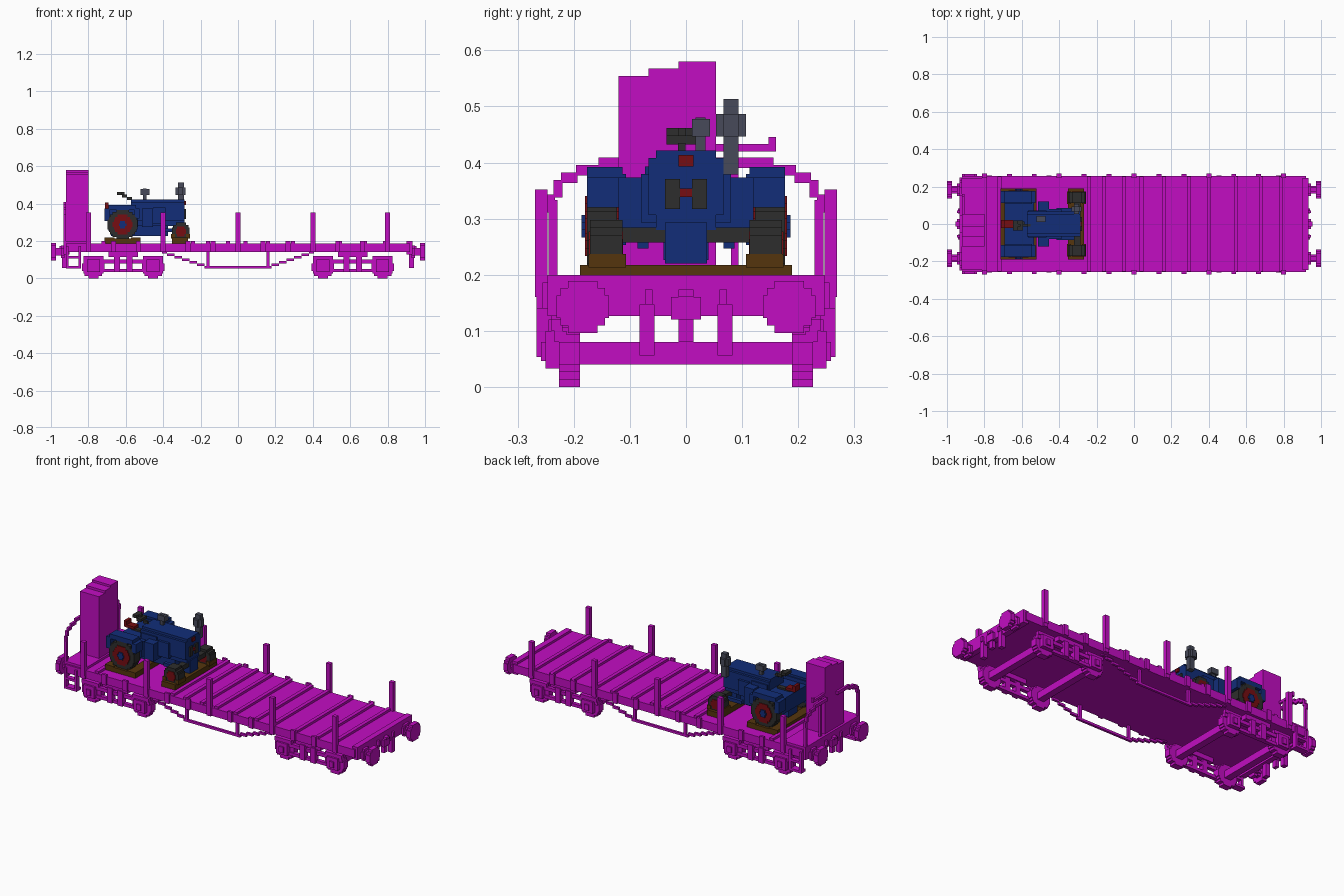
import bpy, bmesh, math
from mathutils import Matrix, Vector

if "Cube" in bpy.data.objects:
    bpy.data.objects.remove(bpy.data.objects["Cube"])

V = 2 / 150  # one block of the grid; all sizes below are in blocks


def material(name, r, g, b):
    m = bpy.data.materials.new(name)
    m.use_nodes = True
    m.diffuse_color = (r, g, b, 1)
    m.node_tree.nodes["Principled BSDF"].inputs["Base Color"].default_value = (r, g, b, 1)
    return m


magenta = material("magenta", .54, .004, .54)
blue = material("dark blue", .006, .027, .19)
rubber = material("rubber black", .027, .027, .026)
steel = material("steel grey", .063, .068, .1)
red = material("dark red", .18, .004, .006)
wood = material("brown wood", .09, .036, .004)


def blocks(name, mat, cuboids):
    """One object from (x range, y range, z range) cuboids."""
    bm = bmesh.new()
    for ranges in cuboids:
        low = Vector([min(r) for r in ranges]) * V
        high = Vector([max(r) for r in ranges]) * V
        place = Matrix.Translation((low + high) / 2) @ Matrix.Diagonal((high - low).to_4d())
        bmesh.ops.create_cube(bm, size=1, matrix=place)
    mesh = bpy.data.meshes.new(name)
    bm.to_mesh(mesh)
    bm.free()
    mesh.materials.append(mat)
    ob = bpy.data.objects.new(name, mesh)
    bpy.context.collection.objects.link(ob)
    return ob


def box(name, mat, x, y, z):
    return blocks(name, mat, [(x, y, z)])


def disc(name, mat, axis, a, z, radius, depth):
    """Stepped disc: a is the centre on the cross axis, depth the range along the axis."""
    rows = []
    n = round(radius * 2)
    for i in range(n):
        h = i + .5 - radius
        w = max(.5, round(2 * math.sqrt(max(radius ** 2 - h * h, 0))) / 2)
        wide, tall = (a - w, a + w), (z + h - .5, z + h + .5)
        rows.append((wide, depth, tall) if axis == "y" else (depth, wide, tall))
    return blocks(name, mat, rows)


def stepped_rod(name, mat, points, place):
    """Blocks along a polyline; place turns a point into a cuboid."""
    cells = set()
    for (a, b), (c, d) in zip(points, points[1:]):
        n = max(abs(c - a), abs(d - b))
        cells |= {(round(a + (c - a) * i / n), round(b + (d - b) * i / n)) for i in range(n + 1)}
    return blocks(name, mat, [place(*c) for c in sorted(cells)])


def around(c, half):
    return (c - half, c + half)


SIDES = (-1, 1)

# wagon deck
box("deck", magenta, around(0, 68.5), around(0, 18.5), (10.5, 14))
ribs = (-60, -54, -18, -12, -4, 3, 12, 22, 30, 41, 51, 59)
blocks("deck_ribs", magenta, [(around(x, .8), around(0, 19), (14, 15)) for x in ribs])
box("platform_boards", magenta, (-69, -60), around(0, 18.5), (14, 15))

# sides, stakes and truss rods
for s in SIDES:
    def across(inner, outer):
        return (s * inner, s * outer)

    box("side_sill", magenta, around(0, 69), across(18, 19.2), (10.5, 14))
    blocks("stake_pockets", magenta,
           [(around(i * 10, 1), across(19, 20), (10.5, 15)) for i in range(-6, 7)])
    blocks("stakes", magenta,
           [(around(i * 10, 1), across(18.5, 20.2), (12, 26.4)) for i in range(-6, 7, 3)])
    stepped_rod("truss_rod", magenta, [(-30, 10), (-12, 4), (12, 4), (30, 10)],
                lambda x, z: (around(x, .5), across(17, 18), around(z + .5, .5)))
    blocks("truss_posts", magenta,
           [(around(e * 12, .6), across(17, 18), (4, 11)) for e in SIDES])
    # platform end rail and steps
    box("rail_post", magenta, (-70, -69), across(17.2, 18.4), (11, 25))
    stepped_rod("end_rail", magenta, [(18, 24), (17, 27), (14, 29), (9, 30), (4, 30)],
                lambda y, z: ((-70, -69), across(y - .5, y + .7), around(z, .7)))
    blocks("platform_step", magenta,
           [((-69, -68), across(18, 20), (4, 13)), ((-64, -63), across(18, 20), (4, 13)),
            ((-69, -63), across(17, 20), (4, 5)), ((-69, -63), across(18, 20), (8, 9))])

# end beams, buffers and couplings
for e in SIDES:
    def along(inner, outer):
        return (e * inner, e * outer)

    box("end_beam", magenta, along(67.5, 70), around(0, 18.5), (9.5, 15))
    for s in SIDES:
        disc("buffer_plate", magenta, "x", s * 13.8, 10.7, 3.5, along(73, 75))
        disc("buffer_stem", magenta, "x", s * 13.8, 10.7, 1.5, along(70, 73))
        disc("buffer_base", magenta, "x", s * 13.8, 10.7, 2.5, along(69.5, 71))
        blocks("brake_hose", magenta,
               [(along(68.5, 70.5), around(s * 5.2, 1), (4.2, 11)),
                (along(70, 71), around(s * 5, .5), (11, 13))])
    blocks("coupling_hook", magenta,
           [(along(70, 71), around(0, 2), (9, 12)), (along(70, 71.5), around(0, 1), (12, 13)),
            (along(69, 70.5), around(0, 1), (6, 9))])

# bogies
for e in SIDES:
    centre = e * 46
    for x in (centre - 12, centre + 12):
        box("axle", magenta, around(x, 1.5), around(0, 14.5), (3, 6))
        for s in SIDES:
            disc("rail_wheel", magenta, "y", x, 4.5, 4.5, (s * 14.2, s * 17))
            blocks("axle_box", magenta,
                   [(around(x, 2.6), (s * 17, s * 18.8), (2.5, 7.5)),
                    (around(x, 1), (s * 18.8, s * 19.4), (3.5, 6)),
                    (around(x, 4), (s * 16.5, s * 18), (7.5, 9))])
    for s in SIDES:
        blocks("bogie_frame", magenta,
               [(around(centre, 16), (s * 16, s * 17.6), (6, 7.5)),
                (around(centre, 10), (s * 16, s * 17.6), (2.5, 3.8)),
                (around(centre, 6), (s * 15.5, s * 18), (8.5, 10.5))])
        blocks("bogie_springs", magenta,
               [(around(centre + k * 2.5, 1.2), (s * 16, s * 18.4), (2.5, 9)) for k in SIDES])

# brake house with stepped roof, and brake crank
blocks("brake_house", magenta,
       [((-69, -60), (-9, -5), (14, 41.6)), ((-69, -60), (-5, -1), (14, 42.6)),
        ((-69, -60), (-1, 4), (14, 43.5))])
blocks("brake_crank", magenta,
       [((-69, -68), (4, 12), (31.5, 32.5)), ((-69, -68), (11, 12), (31.5, 33.4)),
        ((-69, -68), (6, 7), (14, 32))])

# timber bearers and wheel chocks
blocks("timber_bearers", wood,
       [(around(x, 2), around(0, 14.2), (14, 16.3)) for x in (-51.5, -41)])
box("front_timber", wood, (-26.5, -20), around(0, 14.2), (14, 16.3))
for s in SIDES:
    box("wheel_board", wood, (-53.5, -39), (s * 9, s * 14.2), (14, 16))
    blocks("front_chocks", wood, [(around(x, .8), (s * 8, s * 13), (16, 17.8)) for x in (-26, -20)])

# tractor wheels and fenders
for s in SIDES:
    def outward(inner, outer):
        return (s * inner, s * outer)

    disc("rear_tyre", rubber, "y", -46.3, 21.5, 6, outward(9.2, 13.2))
    disc("rear_rim", red, "y", -46.3, 21.5, 4, outward(9, 13.5))
    disc("rear_hub", blue, "y", -46.3, 21.5, 1.5, outward(3, 14))
    disc("front_tyre", rubber, "y", -22.9, 18.8, 3.5, outward(8.5, 12.8))
    disc("front_rim", red, "y", -22.9, 18.8, 2, outward(8.4, 13))
    blocks("rear_fender", blue,
           [((-52, -41), outward(8.5, 13.2), (27.4, 29.4)),
            ((-53.6, -51.5), outward(8.5, 13.2), (23, 28)),
            ((-41.5, -39.5), outward(8.5, 13.2), (24, 28)),
            ((-52, -41), outward(8, 9), (19, 28.5))])
    box("engine_side", blue, (-38.5, -34), outward(3, 9), (20.5, 28))
    box("engine_cover", blue, (-34, -29), outward(3, 6), (22, 28.5))
    box("headlight", rubber, (-21.5, -20.8), outward(.8, 2.8), (23.8, 27.8))
    box("front_steering_arm", blue, (-31, -24), outward(5, 6.5), (18.5, 20))

# tractor body
blocks("hood", blue,
       [((-43, -21.5), around(0, 4), (21, 31.6)), ((-43, -21.5), around(0, 5), (23, 30.6)),
        ((-42.5, -35), around(0, 5.5), (24, 29.5))])
box("gearbox", blue, (-51, -28), around(0, 3), (17, 24))
box("rear_housing", blue, (-52, -40), around(0, 8.5), (20.5, 27))
box("front_pedestal", blue, (-26, -21), around(0, 2.8), (16.5, 22))
box("front_axle", rubber, (-24, -21.5), around(0, 9), (19.3, 21.3))
box("front_badge", red, (-21.5, -20.9), around(0, 1), (29.5, 31))
box("grille_strip", red, (-21.5, -20.9), around(0, 1.2), (25.4, 26.5))

# seat and steering wheel
blocks("seat", red, [((-53, -48.5), around(0, 1.6), (27.7, 28.8)),
                     ((-53.3, -52), around(0, 1.6), (28, 30.4))])
box("seat_bracket", rubber, (-50, -44), around(0, 1), (26, 27.7))
stepped_rod("steering_column", rubber, [(-42, 31), (-46, 34)],
            lambda x, z: (around(x, .5), around(-.6, .5), around(z, .6)))
stepped_rod("steering_wheel", rubber, [(-48, 34), (-45, 33)],
            lambda x, z: (around(x, .5), around(-.6, 2), around(z, .6)))

# exhaust stack and air filter
blocks("exhaust", steel,
       [((-33 + 9, -32 + 10.4), (5, 7), (28.4, 38.5)),
        ((-25, -21), (5, 7), (33.5, 36.5)), ((-24, -22), (4, 8), (33.5, 36.5)),
        ((-24, -22), (4, 7), (28.5, 30))])
blocks("air_filter", steel,
       [((-38, -36.6), (1.3, 2.6), (31, 36)), ((-39, -35.5), (.8, 3.2), (33.5, 35.8))])
